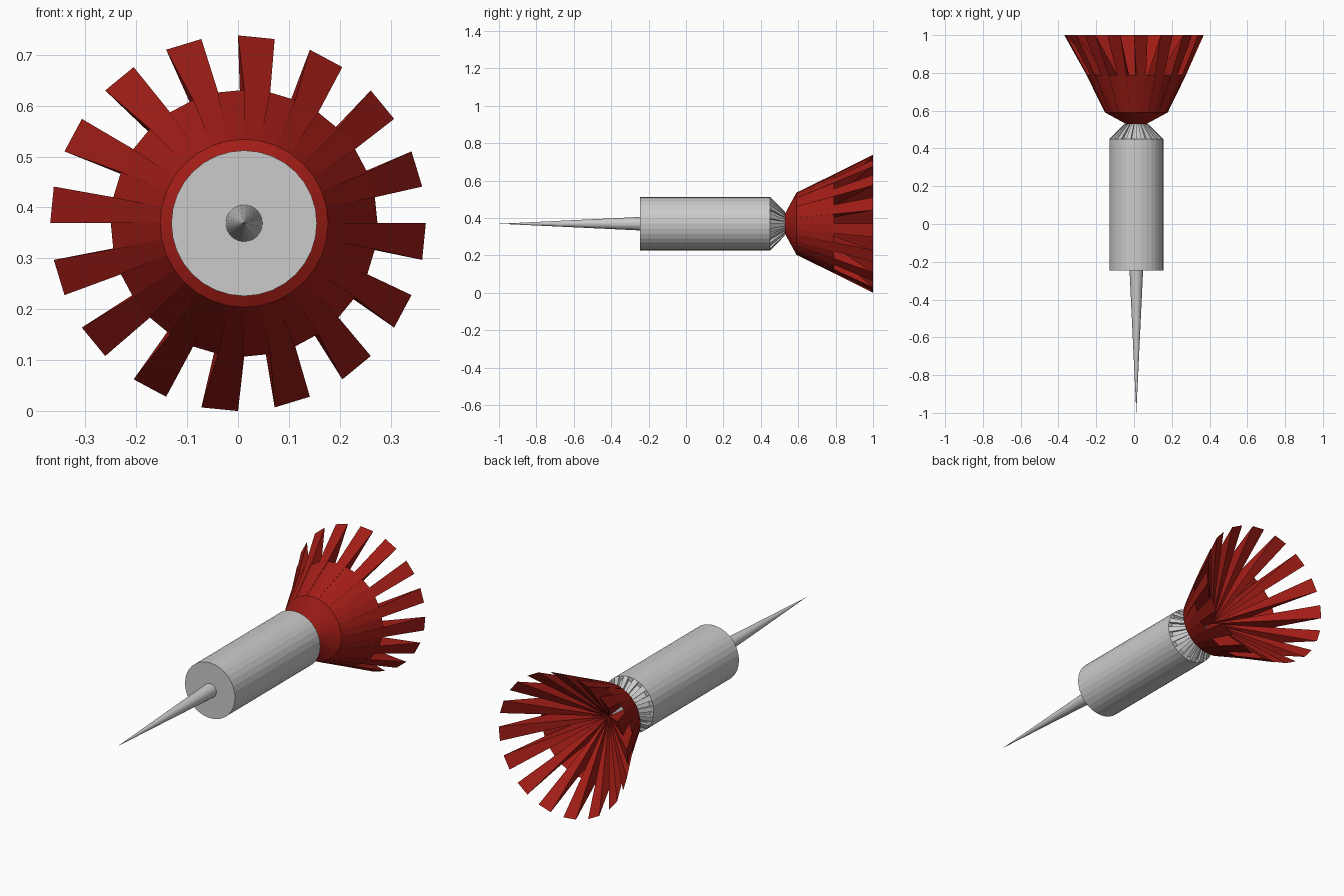
import bpy, math

if "Cube" in bpy.data.objects:
    bpy.data.objects.remove(bpy.data.objects["Cube"])

CX, CZ, N = 0.012, 0.369, 32   # axis position and side count
STEP = 2 * math.pi / N


def pt(r, y, i, cx=CX):
    a = i * STEP
    return (cx + r * math.sin(a), y, CZ + r * math.cos(a))


def make(name, verts, faces, mat=None):
    me = bpy.data.meshes.new(name)
    me.from_pydata(verts, [], faces)
    me.update()
    ob = bpy.data.objects.new(name, me)
    bpy.context.collection.objects.link(ob)
    if mat:
        me.materials.append(mat)
    return ob


def lathe(name, profile, mat=None, cap_start=False, cap_end=False):
    """Turn (radius, y) points around the long axis; radius 0 is a point."""
    verts, faces, rings = [], [], []
    for r, y in profile:
        s = len(verts)
        n = 1 if r == 0 else N
        verts += [pt(r, y, i) for i in range(n)]
        rings.append([s + i % n for i in range(N)])
    for a, b in zip(rings, rings[1:]):
        for i in range(N):
            j = (i + 1) % N
            f = list(dict.fromkeys((a[i], a[j], b[j], b[i])))
            faces.append(f)
    if cap_start:
        faces.append(rings[0][::-1])
    if cap_end:
        faces.append(rings[-1])
    return make(name, verts, faces, mat)


red = bpy.data.materials.new("red")
red.diffuse_color = (0.36, 0.012, 0.008, 1)
red.use_nodes = True
red.node_tree.nodes["Principled BSDF"].inputs["Base Color"].default_value = red.diffuse_color

# metal needle and barrel
lathe("needle", [(0, -1), (0.036, -0.245)], cap_end=True)
lathe("barrel", [(0.143, -0.245), (0.143, 0.45)], cap_start=True, cap_end=True)

# fluted neck: solid core cone with raised ribs on alternate sides
lathe("neck_core", [(0.122, 0.45), (0.055, 0.53)])
verts, faces = [], []
for i in range(0, N, 2):
    s = len(verts)
    for k in (i, i + 1):
        verts += [pt(0.143, 0.45, k), pt(0.062, 0.53, k),
                  pt(0.052, 0.53, k), pt(0.115, 0.45, k)]
    faces += [(s, s + 4, s + 5, s + 1), (s, s + 1, s + 2, s + 3),
              (s + 4, s + 7, s + 6, s + 5)]
make("neck_ribs", verts, faces)

# red flared cup, open at the back
lathe("tail_cup", [(0.055, 0.53), (0.165, 0.59), (0.262, 0.79)], red)

# sixteen wedge feathers running from the cup to the tips, inner faces meeting on the axis
verts, faces = [], []
for i in range(0, N, 2):
    s = len(verts)
    verts.append((CX, 0.61, CZ))
    for k in (i, i + 1):
        verts += [pt(0.166, 0.59, k), pt(0.264, 0.79, k), pt(0.369, 1.0, k, 0.0)]
    a, b = (s + 1, s + 2, s + 3), (s + 4, s + 5, s + 6)
    faces += [(a[0], b[0], b[1], a[1]), (a[1], b[1], b[2], a[2]),
              (s, a[2], b[2]),
              (s, a[0], a[1]), (s, a[1], a[2]),
              (s, b[1], b[0]), (s, b[2], b[1])]
make("tail_feathers", verts, faces, red)
